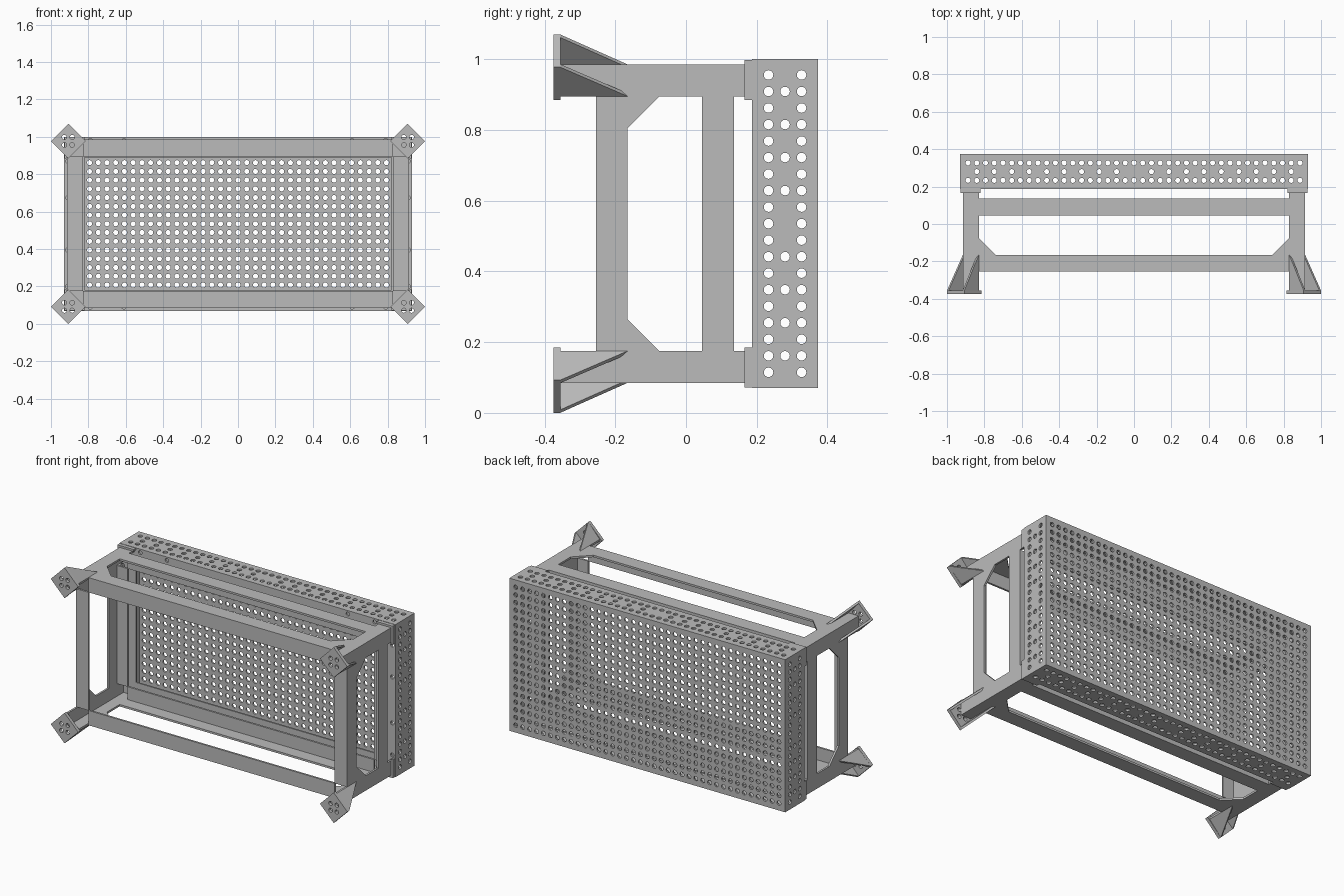
import bpy, bmesh
from math import cos, sin, pi
from mathutils import Vector

if "Cube" in bpy.data.objects:
    bpy.data.objects.remove(bpy.data.objects["Cube"])

MID = 0.535          # height of the centre line
PITCH = 0.0467       # spacing of the perforation
WALL = 0.01          # sheet thickness
T = 0.012            # angle iron thickness
X, Y, Z = Vector((1, 0, 0)), Vector((0, 1, 0)), Vector((0, 0, 1))

steel = bpy.data.materials.new("grey_steel")
steel.use_nodes = True
grey = (0.5, 0.5, 0.5, 1)
steel.diffuse_color = grey
steel.node_tree.nodes["Principled BSDF"].inputs["Base Color"].default_value = grey


def finish(name, bm, mirror, thickness=0):
    """Turn the bmesh into an object, thicken it and mirror it about the centre."""
    mesh = bpy.data.meshes.new(name)
    bm.to_mesh(mesh)
    bm.free()
    mesh.materials.append(steel)
    ob = bpy.data.objects.new(name, mesh)
    ob.location.z = MID
    bpy.context.collection.objects.link(ob)
    if thickness:
        solid = ob.modifiers.new("thickness", 'SOLIDIFY')
        solid.thickness = thickness
        solid.offset = 0
    if mirror:
        mod = ob.modifiers.new("mirror", 'MIRROR')
        mod.use_axis = ["X" in mirror, False, "Z" in mirror]
    return ob


def prism(name, points, sweep, mirror):
    """Extrude a flat outline along the sweep vector."""
    bm = bmesh.new()
    face = bm.faces.new([bm.verts.new(p) for p in points])
    out = bmesh.ops.extrude_face_region(bm, geom=[face])["geom"]
    bmesh.ops.translate(bm, vec=sweep, verts=[g for g in out if isinstance(g, bmesh.types.BMVert)])
    bmesh.ops.recalc_face_normals(bm, faces=bm.faces)
    return finish(name, bm, mirror)


def angle_iron(name, u, v, corner, end, axis, start, stop, mirror):
    """L section from its outer corner to its two flange ends, along an axis."""
    (a, b), (c, d) = corner, end
    ta = T if c > a else -T
    tb = T if d > b else -T
    outline = [(a, b), (c, b), (c, b + tb), (a + ta, b + tb), (a + ta, d), (a, d)]
    points = [u * p + v * q + axis * start for p, q in outline]
    return prism(name, points, axis * (stop - start), mirror)


def sheet(name, us, vs, hole, origin, u, v, thickness, mirror):
    """Sheet of cells; hole(i, j) gives the radius of the round hole in a cell."""
    bm = bmesh.new()
    n = 16
    ring = [(cos(2 * pi * k / n), sin(2 * pi * k / n)) for k in range(n)]
    for i in range(len(us) - 1):
        for j in range(len(vs) - 1):
            centre = origin + u * (us[i] + us[i + 1]) / 2 + v * (vs[j] + vs[j + 1]) / 2
            hu, hv = (us[i + 1] - us[i]) / 2, (vs[j + 1] - vs[j]) / 2
            rim = []
            for a, b in ring:
                m = max(abs(a), abs(b))
                rim.append(bm.verts.new(centre + u * (hu * a / m) + v * (hv * b / m)))
            r = hole(i, j)
            if not r:
                bm.faces.new(rim)
                continue
            inner = [bm.verts.new(centre + u * r * a + v * r * b) for a, b in ring]
            for k in range(n):
                q = (k + 1) % n
                bm.faces.new((rim[k], rim[q], inner[q], inner[k]))
    bmesh.ops.remove_doubles(bm, verts=bm.verts, dist=0.0003)
    return finish(name, bm, mirror, thickness)


def cells(count, half):
    """Cell edges for a centred row of holes with plain margins."""
    return [-half] + [(k - count / 2) * PITCH for k in range(count + 1)] + [half]


# Perforated tray
HX, HZ, FRONT, BACK = 0.93, 0.465, 0.187, 0.373
NX, NZ = 39, 19
HOLE = 0.0135
xs, zs = cells(NX, HX), cells(NZ, HZ)
depth = [FRONT] + [0.28 + (k - 1.5) * PITCH for k in range(4)] + [BACK]


def wall_hole(count):
    def rule(i, j):
        k = i - (count + 1) // 2
        inside = 1 <= i <= count and 1 <= j <= 3
        return HOLE if inside and (j != 2 or (k != 0 and k % 2 == 0)) else 0
    return rule


sheet("tray_panel", xs, zs, lambda i, j: HOLE if 1 <= i <= NX and 1 <= j <= NZ else 0,
      Y * (BACK - WALL / 2), X, Z, WALL, "")
sheet("tray_long_walls", xs, depth, wall_hole(NX), Z * (HZ - WALL / 2), X, Y, WALL, "Z")
sheet("tray_end_walls", zs, depth, wall_hole(NZ), X * (HX - WALL / 2), Z, Y, WALL, "X")

# Folded lip with a few fixing holes
LIP = 0.11


def lip(name, half, spots, edge, u, v, mirror):
    us = [-half] + [s + d for s in spots for d in (-0.018, 0.018)] + [half]
    vs = [edge - LIP, edge - 0.038, edge - 0.004, edge]
    sheet(name, us, vs, lambda i, j: 0.012 if i % 2 and j == 1 else 0,
          Y * (FRONT + WALL / 2), u, v, WALL, mirror)


lip("tray_long_lips", HX, (-0.79, -0.61, 0.61, 0.79), HZ, X, Z, "Z")
lip("tray_end_lips", HZ - LIP, (-0.335, -0.14, 0.14, 0.335), HX, Z, X, "X")

# Legs and their brackets on the tray
LX, LZ, IX, IZ = 0.915, 0.45, 0.83, 0.36
angle_iron("legs", X, Z, (LX, LZ), (IX, IZ), Y, -0.357, FRONT, "XZ")
angle_iron("leg_brackets", X, Z, (0.928, 0.463), (0.82, 0.35), Y, 0.165, FRONT, "XZ")

# Front and rear rails between the legs
for name, outer, inner in (("front", -0.255, -0.165), ("rear", 0.135, 0.045)):
    angle_iron(name + "_long_rails", Y, Z, (outer, LZ), (inner, IZ), X, -IX, IX, "Z")
    angle_iron(name + "_end_rails", X, Y, (LX, outer), (IX, inner), Z, -IZ, IZ, "X")

# Triangular corner braces, flush with the outside
R, B = -0.165, 0.09
prism("end_braces", [(LX, R, IZ), (LX, R + B, IZ), (LX, R, IZ - B)], X * -T, "XZ")
prism("long_braces", [(IX, R, LZ), (IX - B, R, LZ), (IX, R + B, LZ)], Z * -T, "XZ")

# Diamond foot plates with four bolt holes
FX, FZ, D = 0.9075, 0.4425, 0.0925
side = D / 2 ** 0.5
diag_u, diag_v = (X + Z).normalized(), (Z - X).normalized()
edges = [-side, -0.0445, -0.0148, 0.0148, 0.0445, side]
sheet("foot_plates", edges, edges, lambda i, j: 0.0125 if abs(i - 2) + abs(j - 2) == 1 else 0,
      Vector((FX, -0.365, FZ)), diag_u, diag_v, 0.02, "XZ")

# Sloping gussets from the plate edges to the leg flanges
P = -0.356
prism("outer_foot_gussets", [(FX + D, P, FZ), (LX, P, IZ), (LX, R, IZ)], diag_v * T, "XZ")
prism("upper_foot_gussets", [(FX, P, FZ + D), (IX, P, LZ), (IX, R, LZ)], diag_v * -T, "XZ")
